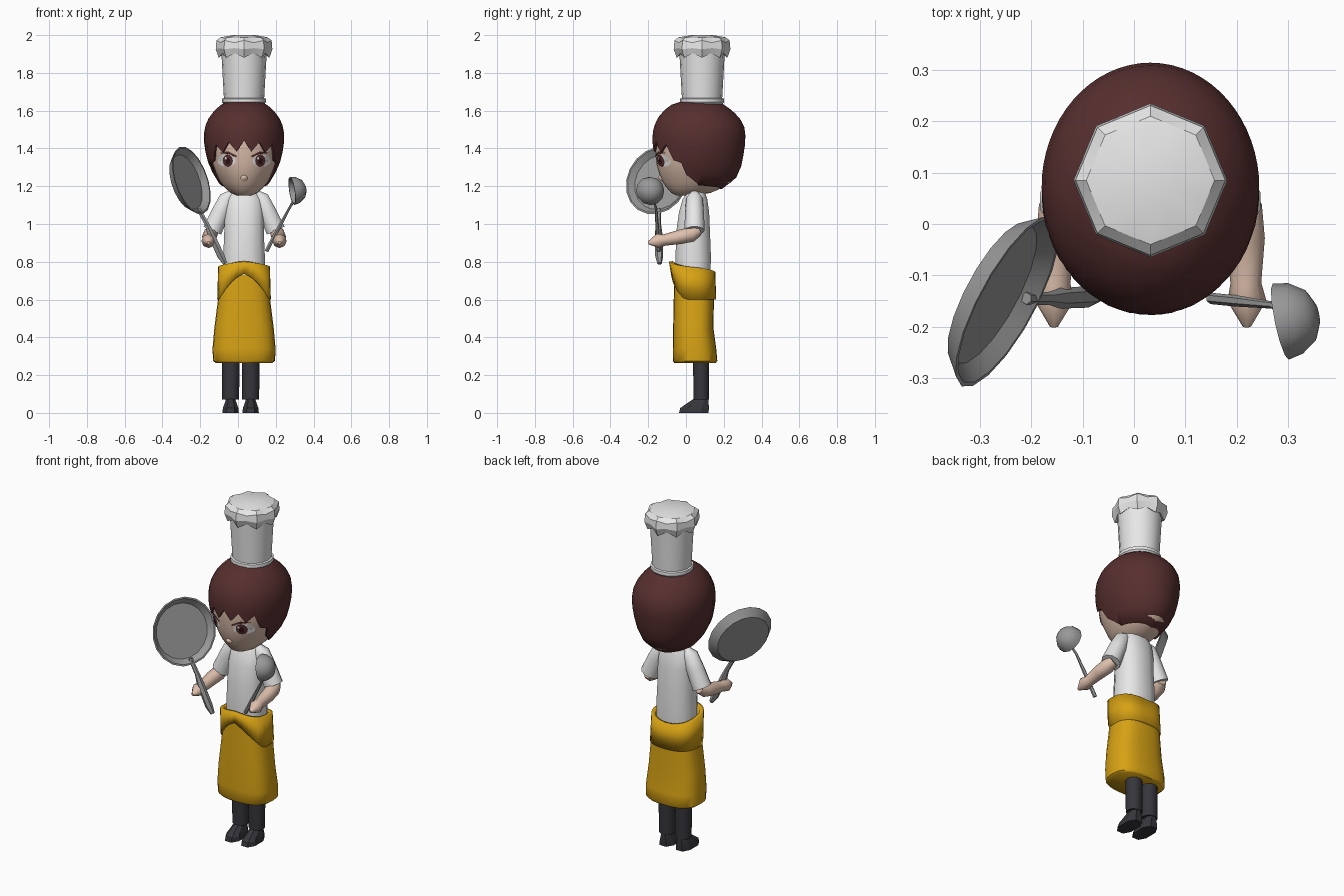
import bpy, math
from math import pi, sin, cos
from mathutils import Vector

cube = bpy.data.objects.get("Cube")
if cube:
    bpy.data.objects.remove(cube, do_unlink=True)

MID = 0.032  # centre line of the figure


def material(name, r, g, b):
    m = bpy.data.materials.new(name)
    m.use_nodes = True
    m.diffuse_color = (r, g, b, 1)
    bsdf = next(n for n in m.node_tree.nodes if n.type == 'BSDF_PRINCIPLED')
    bsdf.inputs["Base Color"].default_value = (r, g, b, 1)
    return m


SKIN = material("skin", 0.74, 0.53, 0.42)
HAIR = material("dark_red_brown", 0.095, 0.028, 0.028)
WHITE = material("white_cloth", 0.8, 0.8, 0.8)
GOLD = material("gold_apron", 0.68, 0.36, 0.007)
DARK = material("charcoal", 0.036, 0.036, 0.044)
STEEL = material("grey_steel", 0.32, 0.32, 0.32)
PUPIL = material("dark_pupil", 0.03, 0.005, 0.008)


def make(name, verts, faces, mat, smooth=40):
    me = bpy.data.meshes.new(name)
    me.from_pydata([tuple(v) for v in verts], [], faces)
    me.materials.append(mat)
    ob = bpy.data.objects.new(name, me)
    bpy.context.collection.objects.link(ob)
    if smooth:
        bpy.ops.object.select_all(action='DESELECT')
        ob.select_set(True)
        bpy.context.view_layer.objects.active = ob
        bpy.ops.object.shade_smooth_by_angle(angle=math.radians(smooth))
    return ob


def skin_rings(name, rings, mat, smooth=40, caps=(True, True)):
    n = len(rings[0])
    faces = [(i * n + j, i * n + (j + 1) % n, (i + 1) * n + (j + 1) % n, (i + 1) * n + j)
             for i in range(len(rings) - 1) for j in range(n)]
    if caps[0]:
        faces.append(tuple(reversed(range(n))))
    if caps[1]:
        faces.append(tuple(range((len(rings) - 1) * n, len(rings) * n)))
    return make(name, [v for r in rings for v in r], faces, mat, smooth)


def oval(cx, y0, y1, rx, z, n, power=1.0, turn=0.0):
    """Ring between front y0 and back y1; a power below 1 makes it boxier."""
    out = []
    for j in range(n):
        a = 2 * pi * j / n + turn
        c, s = cos(a), sin(a)
        out.append(Vector((cx + rx * math.copysign(abs(c) ** power, c),
                           (y0 + y1) / 2 + (y1 - y0) / 2 * math.copysign(abs(s) ** power, s), z)))
    return out


def loft(name, rows, mat, n=16, cx=MID, power=1.0, smooth=40, turn=0.0):
    """Rows hold height, half width, front y and back y."""
    return skin_rings(name, [oval(cx, y0, y1, rx, z, n, power, turn) for z, rx, y0, y1 in rows], mat, smooth)


def limb(name, path, mat, n=8, smooth=50):
    """Rows hold x, y, z and radius along a path."""
    pts = [Vector(p[:3]) for p in path]
    rings = []
    for i, p in enumerate(path):
        d = pts[min(i + 1, len(pts) - 1)] - pts[max(i - 1, 0)]
        q = d.to_track_quat('Z', 'Y')
        rings.append([pts[i] + q @ v for v in oval(0, -p[3], p[3], p[3], 0, n)])
    return skin_rings(name, rings, mat, smooth)


def lathe(name, profile, mat, centre, axis, n=16, smooth=35):
    q = Vector(axis).to_track_quat('Z', 'Y')
    rings = [[Vector(centre) + q @ v for v in oval(0, -r, r, r, h, n)] for r, h in profile]
    return skin_rings(name, rings, mat, smooth)


# Head shape: height, half width, front y, back y
HEAD = [(1.15, 0.035, -0.05, 0.05), (1.165, 0.07, -0.078, 0.13), (1.19, 0.1, -0.1, 0.19),
        (1.22, 0.125, -0.122, 0.238), (1.27, 0.155, -0.143, 0.272), (1.32, 0.178, -0.157, 0.285),
        (1.4, 0.198, -0.165, 0.3), (1.46, 0.203, -0.167, 0.304), (1.51, 0.197, -0.16, 0.298),
        (1.56, 0.175, -0.138, 0.272), (1.6, 0.143, -0.103, 0.23), (1.628, 0.11, -0.065, 0.19),
        (1.645, 0.07, -0.01, 0.14)]


def head_at(z):
    z = max(HEAD[0][0], min(HEAD[-1][0], z))
    for a, b in zip(HEAD, HEAD[1:]):
        if z <= b[0]:
            t = (z - a[0]) / (b[0] - a[0])
            return [u + (v - u) * t for u, v in zip(a[1:], b[1:])]


def face_y(x, z):
    rx, y0, y1 = head_at(z)
    k = math.sqrt(max(0, 1 - ((x - MID) / rx) ** 2))
    return (y0 + y1) / 2 - (y1 - y0) / 2 * k


loft("head", HEAD[:-3], SKIN, n=32, smooth=60)
lathe("nose", [(0.022, 0), (0.012, 0.014), (0.003, 0.02)], SKIN, (MID, face_y(MID, 1.245) + 0.006, 1.245),
      (0, -1, 0.15), n=8, smooth=80)
limb("neck", [(MID, 0.05, 1.1, 0.05), (MID, 0.05, 1.2, 0.045)], SKIN)


# Hair cap with a zigzag fringe, lower round the back
def hair_edge(a, j):
    stops = [(0, 1.415), (0.75, 1.40), (1.0, 1.36), (1.28, 1.26), (1.65, 1.205), (pi, 1.185)]
    for (a0, z0), (a1, z1) in zip(stops, stops[1:]):
        if a <= a1 + 1e-6:
            z = z0 + (z1 - z0) * (a - a0) / (a1 - a0)
            break
    return z + ((0.026, 0, -0.026, 0)[j % 4] if a < 1.35 else 0)


def hair_ring(t, grow):
    ring = []
    for j in range(64):
        a = 2 * pi * j / 64
        low = hair_edge(min(a, 2 * pi - a), j)
        z = low + (1.645 - low) * sin(t * pi / 2)
        rx, y0, y1 = head_at(z)
        ring.append(Vector((MID + (rx + grow) * sin(a),
                            (y0 + y1) / 2 - ((y1 - y0) / 2 + grow) * cos(a), z + grow * t * 0.5)))
    return ring


skin_rings("hair", [hair_ring(0, -0.01)] + [hair_ring(i / 12, 0.011) for i in range(13)],
           HAIR, smooth=60, caps=(False, True))


# Painted face details, laid just over the skin
def plate(name, outline, lift, mat):
    n = len(outline)
    mx, mz = sum(p[0] for p in outline) / n, sum(p[1] for p in outline) / n
    pts = [(x, face_y(x, z) - lift, z) for x, z in outline + [(mx, mz)]]
    make(name, pts, [(j, (j + 1) % n, n) for j in range(n)], mat, 0)


def disc(cx, cz, rx, rz, n=12):
    return [(cx + rx * cos(2 * pi * j / n), cz + rz * sin(2 * pi * j / n)) for j in range(n)]


for side, s in (("right", -1), ("left", 1)):
    ex = MID + s * 0.086
    plate(side + "_eye_white", disc(ex + s * 0.006, 1.335, 0.048, 0.033), 0.003, WHITE)
    plate(side + "_iris", disc(ex, 1.335, 0.027, 0.033), 0.005, HAIR)
    plate(side + "_pupil", disc(ex, 1.333, 0.012, 0.017), 0.007, PUPIL)
    plate(side + "_eye_glint", disc(ex - 0.011, 1.348, 0.006, 0.007, 8), 0.008, WHITE)
    plate(side + "_brow", [(MID + s * x, z) for x, z in
                           ((0.038, 1.362), (0.085, 1.385), (0.135, 1.376), (0.085, 1.372), (0.04, 1.352))][::s],
          0.006, HAIR)
    # Arms
    limb(side + "_sleeve", [(MID + s * x, 0.045, z, r) for x, z, r in
                            ((0.06, 1.165, 0.02), (0.09, 1.135, 0.044), (0.125, 1.06, 0.05),
                             (0.168, 0.965, 0.054))], WHITE, n=10)
    limb(side + "_forearm", [(MID + s * x, y, z, r) for x, y, z, r in
                             ((0.165, 0.065, 0.965, 0.03), (0.178, 0.03, 0.945, 0.04), (0.185, -0.03, 0.932, 0.038),
                              (0.186, -0.115, 0.915, 0.03), (0.188, -0.15, 0.91, 0.038),
                              (0.188, -0.2, 0.9, 0.008))], SKIN)
    # Legs and shoes
    lx = MID - 0.018 + s * 0.053
    loft(side + "_leg", [(0.07, 0.045, 0.037, 0.123), (0.4, 0.048, 0.035, 0.125)], DARK, n=10, cx=lx)
    loft(side + "_shoe", [(0, 0.046, -0.042, 0.125), (0.025, 0.044, -0.036, 0.126),
                          (0.05, 0.034, 0.0, 0.124), (0.075, 0.026, 0.04, 0.12)],
         DARK, n=8, cx=lx, power=0.8, smooth=25, turn=pi / 8)

# Shirt
loft("shirt", [(0.7, 0.112, -0.055, 0.13), (0.82, 0.114, -0.058, 0.135), (0.95, 0.108, -0.055, 0.13),
               (1.06, 0.107, -0.04, 0.125), (1.13, 0.1, -0.02, 0.115), (1.175, 0.068, 0.005, 0.1)],
     WHITE, n=12, power=0.85, turn=pi / 12)

# Apron skirt and folded waist flap
loft("apron_skirt", [(0.265, 0.15, -0.062, 0.158), (0.275, 0.164, -0.07, 0.166), (0.34, 0.167, -0.07, 0.16),
                     (0.45, 0.157, -0.068, 0.145), (0.6, 0.138, -0.065, 0.148), (0.73, 0.125, -0.06, 0.135)],
     GOLD, n=24, power=0.75, smooth=50)
top, bottom = oval(MID, -0.09, 0.155, 0.137, 0, 32, 0.8), oval(MID, -0.078, 0.16, 0.142, 0, 32, 0.8)
for j in range(32):
    a = abs((2 * pi * j / 32 + pi / 2 + pi) % (2 * pi) - pi)
    top[j].z = 0.8 - 0.055 * a / pi
    bottom[j].z = 0.738 - 0.138 * min(1, a / 1.25)
flap = skin_rings("apron_flap", [bottom, top], GOLD, smooth=50, caps=(False, False))
mod = flap.modifiers.new("thickness", 'SOLIDIFY')
mod.thickness = 0.022
mod.offset = -1

# Tall hat: band, column and eight-sided puff
HAT_Y = 0.085
lathe("hat_band", [(0.1, -0.02), (0.117, 0), (0.116, 0.018), (0.1, 0.024)], WHITE, (MID, HAT_Y, 1.645), (0, 0, 1))
lathe("hat_column", [(0.106, 0), (0.12, 0.25)], WHITE, (MID, HAT_Y, 1.655), (0, 0, 1))
puff = []
for r, z, wave in ((0.11, 1.9, 0.012), (0.134, 1.88, 0.024), (0.15, 1.925, 0.006),
                   (0.146, 1.972, 0.012), (0.125, 1.988, 0.004), (0.06, 2.0, 0)):
    ring = oval(MID, HAT_Y - r, HAT_Y + r, r, z, 16)
    for j in range(1, 16, 2):
        mid = (ring[j - 1] + ring[(j + 1) % 16]) / 2
        ring[j] = mid + Vector((0, 0, wave if z < 1.95 else -wave))
    puff.append(ring)
skin_rings("hat_puff", puff, WHITE, smooth=25)

# Frying pan, opening towards the figure's left front
AXIS = Vector((0.83, -0.45, 0.29)).normalized()
lathe("pan", [(0.152, 0), (0.188, 0.042), (0.179, 0.042), (0.152, 0.012)], STEEL,
      Vector((-0.263, -0.142, 1.225)) - AXIS * 0.022, AXIS, n=18, smooth=25)
limb("pan_handle", [(-0.21, -0.145, 1.08, 0.012), (-0.165, -0.145, 1.0, 0.013), (-0.145, -0.145, 0.95, 0.02),
                    (-0.09, -0.142, 0.83, 0.021), (-0.068, -0.14, 0.79, 0.012)], STEEL, n=6, smooth=25)

# Ladle
lathe("ladle_bowl", [(0.02, 0.074), (0.05, 0.06), (0.07, 0.03), (0.076, 0), (0.068, 0), (0.045, 0.045), (0.015, 0.06)],
      STEEL, (0.286, -0.19, 1.175), (0.95, 0.2, 0.15), n=12, smooth=45)
limb("ladle_handle", [(0.15, -0.145, 0.855, 0.011), (0.2, -0.15, 0.95, 0.011), (0.27, -0.158, 1.08, 0.007),
                      (0.29, -0.168, 1.115, 0.007)], STEEL, n=6, smooth=25)
